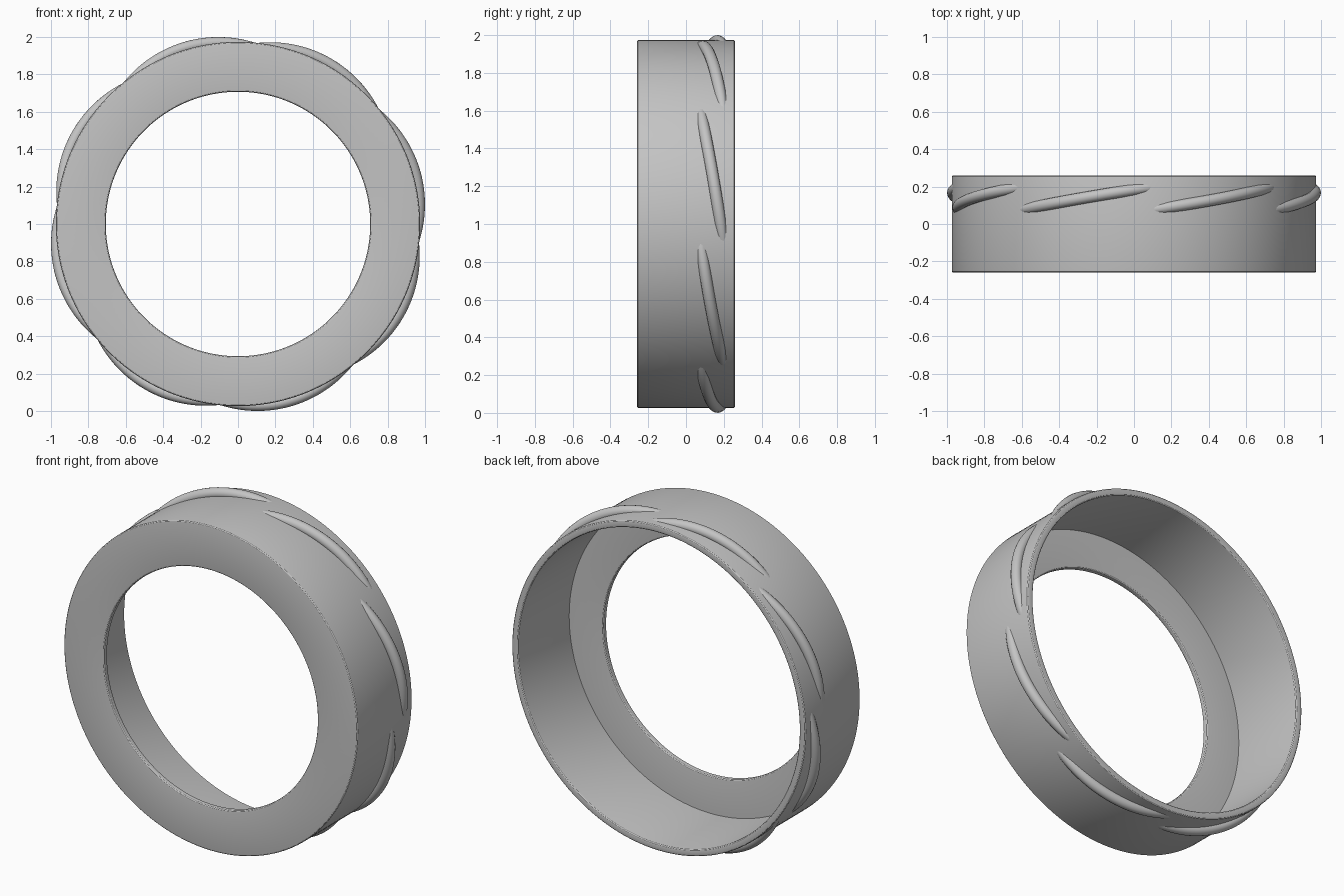
import bpy, bmesh, math
from math import sin, cos, radians, pi, hypot

if "Cube" in bpy.data.objects:
    bpy.data.objects.remove(bpy.data.objects["Cube"])

grey = bpy.data.materials.new("light grey")
grey.diffuse_color = (0.55, 0.55, 0.55, 1)
grey.use_nodes = True
grey.node_tree.nodes["Principled BSDF"].inputs["Base Color"].default_value = grey.diffuse_color


def make_object(name, bm):
    bmesh.ops.recalc_face_normals(bm, faces=bm.faces)
    mesh = bpy.data.meshes.new(name)
    bm.to_mesh(mesh)
    bm.free()
    ob = bpy.data.objects.new(name, mesh)
    bpy.context.collection.objects.link(ob)
    mesh.materials.append(grey)
    ob.location.z = 1.0
    bpy.ops.object.select_all(action='DESELECT')
    ob.select_set(True)
    bpy.context.view_layer.objects.active = ob
    bpy.ops.object.shade_smooth_by_angle(angle=radians(32))
    return ob


def rounded(points, steps=3):
    """Round each (radius, y, fillet) corner with a short curve."""
    out = []
    n = len(points)
    for i, (r, y, f) in enumerate(points):
        if f == 0:
            out.append((r, y))
            continue
        ends = []
        for q in (points[i - 1], points[(i + 1) % n]):
            d = hypot(q[0] - r, q[1] - y)
            ends.append((r + (q[0] - r) * f / d, y + (q[1] - y) * f / d))
        (ar, ay), (br, by) = ends
        for s in range(steps + 1):
            t = s / steps
            out.append(((1 - t) ** 2 * ar + 2 * t * (1 - t) * r + t * t * br,
                        (1 - t) ** 2 * ay + 2 * t * (1 - t) * y + t * t * by))
    return out


def loft(bm, rings, closed):
    """Skin a list of closed vertex rings."""
    n = len(rings[0])
    for i in range(len(rings) if closed else len(rings) - 1):
        a, b = rings[i], rings[(i + 1) % len(rings)]
        for j in range(n):
            k = (j + 1) % n
            bm.faces.new((a[j], a[k], b[k], b[j]))
    if not closed:
        bm.faces.new(rings[0])
        bm.faces.new(rings[-1])


# Collar: L-shaped section (front flange and outer wall) turned around y
section = rounded([(0.707, -0.26, 0.012), (0.974, -0.26, 0.012),
                   (0.974, 0.26, 0.012), (0.932, 0.26, 0.012),
                   (0.932, -0.225, 0), (0.707, -0.225, 0.012)])
bm = bmesh.new()
SEG = 160
loft(bm, [[bm.verts.new((r * cos(2 * pi * i / SEG), y, r * sin(2 * pi * i / SEG)))
           for r, y in section] for i in range(SEG)], True)
make_object("collar", bm)

# Grip ribs: tilted arcs of round bar that rise out of the wall
D, RHO, TUBE, TILT, Y0 = 0.347, 0.637, 0.031, radians(9.5), 0.137
STEPS, SIDES = 32, 16
for k in range(8):
    centre = radians(16.75 + 45 * k)
    bm = bmesh.new()
    rings = []
    for i in range(STEPS + 1):
        t = radians(-36 + 72 * i / STEPS)
        ring = []
        for j in range(SIDES):
            p = 2 * pi * j / SIDES
            rad = RHO + TUBE * cos(p)
            side = TUBE * sin(p)
            u, v = D + rad * cos(t), rad * sin(t)
            tang = v * cos(TILT) + side * sin(TILT)
            y = Y0 - v * sin(TILT) + side * cos(TILT)
            # keep the buried underside within the wall thickness
            r = max(hypot(u, tang), 0.945 + 0.004 * cos(p))
            a = centre + math.atan2(tang, u)
            ring.append(bm.verts.new((r * cos(a), y, r * sin(a))))
        rings.append(ring)
    loft(bm, rings, False)
    make_object(f"grip_rib_{k + 1}", bm)
